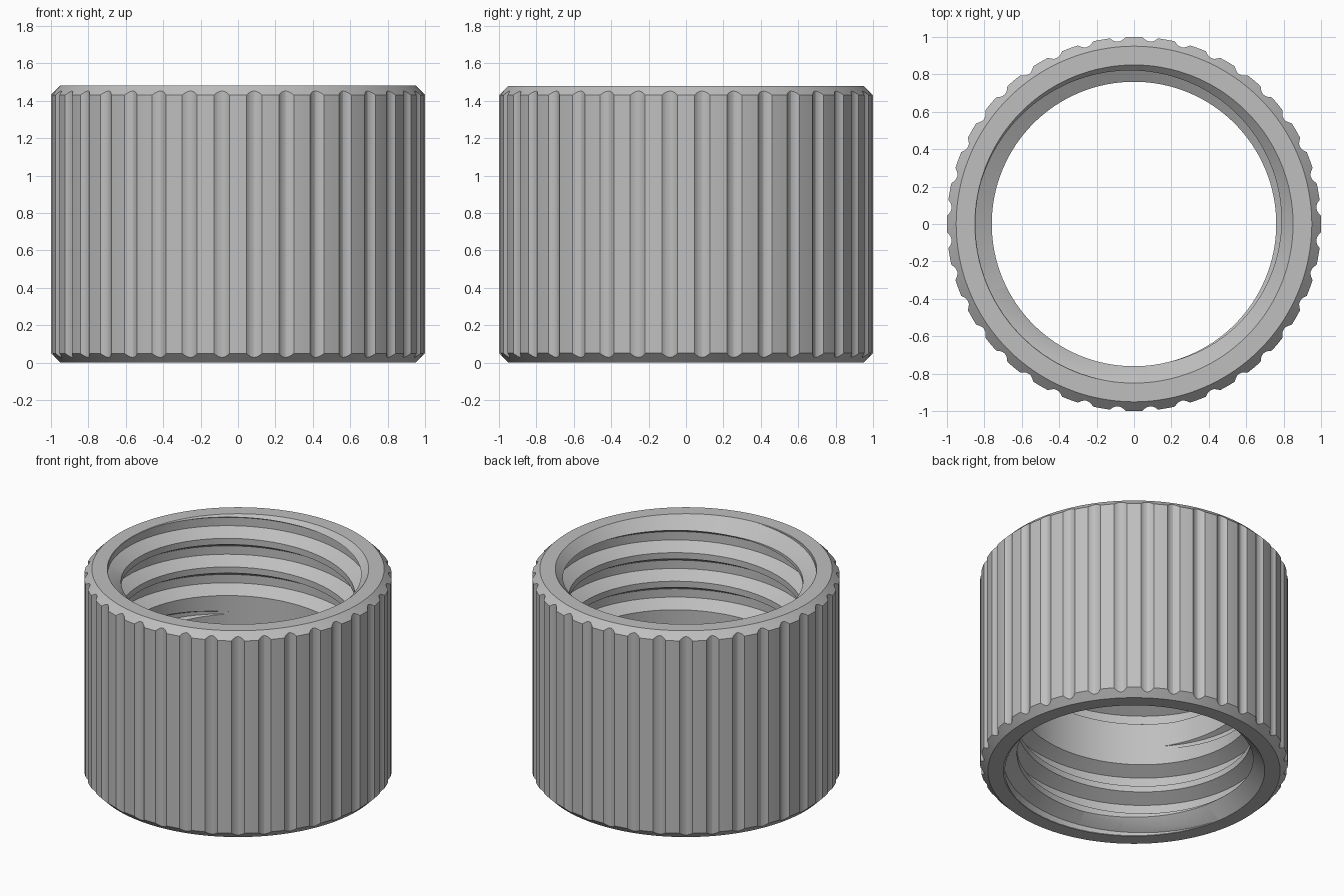
import bpy, bmesh
from math import cos, sin, radians

cube = bpy.data.objects.get("Cube")
if cube:
    bpy.data.objects.remove(cube, do_unlink=True)

HEIGHT, RIM, MOUTH, BORE = 1.48, 0.95, 0.85, 0.76
PITCH, ROOT = 0.205, 0.848
RIBS, SCALLOP, DEPTH = 36, 2.4, 0.022

grey = bpy.data.materials.new("plain grey")
grey.use_nodes = True
colour = (0.52, 0.52, 0.52, 1)
grey.diffuse_color = colour
grey.node_tree.nodes["Principled BSDF"].inputs["Base Color"].default_value = colour


def polar(r, deg, z):
    return (r * cos(radians(deg)), r * sin(radians(deg)), z)


def sweep(name, sections, closed):
    """Skin a list of equal cross-sections into a solid object."""
    bm = bmesh.new()
    loops = [[bm.verts.new(p) for p in s] for s in sections]
    n = len(loops[0])
    pairs = list(zip(loops, loops[1:]))
    if closed:
        pairs.append((loops[-1], loops[0]))
    else:
        bm.faces.new(loops[0])
        bm.faces.new(loops[-1])
    for a, b in pairs:
        for i in range(n):
            j = (i + 1) % n
            bm.faces.new((a[i], a[j], b[j], b[i]))
    bmesh.ops.recalc_face_normals(bm, faces=bm.faces)
    mesh = bpy.data.meshes.new(name)
    bm.to_mesh(mesh)
    bm.free()
    mesh.materials.append(grey)
    obj = bpy.data.objects.new(name, mesh)
    bpy.context.collection.objects.link(obj)
    return obj


# Fluted sleeve: chamfered outside and at both mouths
def sleeve_section(deg, r):
    rise = r - RIM
    lead = MOUTH - BORE
    profile = [(RIM, 0), (r, rise), (r, HEIGHT - rise), (RIM, HEIGHT),
               (MOUTH, HEIGHT), (BORE, HEIGHT - lead), (BORE, lead), (MOUTH, 0)]
    return [polar(pr, deg, z) for pr, z in profile]


sections = []
step = 360 / RIBS
for k in range(RIBS):
    middle = (k + 0.5) * step
    for t in (-1, -0.7, -0.35, 0, 0.35, 0.7, 1):
        sections.append(sleeve_section(middle + t * SCALLOP, 1 - DEPTH * (1 - t * t)))
    for f in (0.33, 0.67):
        sections.append(sleeve_section(middle + SCALLOP + f * (step - 2 * SCALLOP), 1))
sleeve = sweep("threaded_sleeve", sections, True)


# Helical thread grooves, fading out towards the plain middle of the bore
def thread_cutter(name, start, end, ref_angle, ref_z, fade=90):
    inner, slope = BORE - 0.02, 0.577
    count = int(abs(end - start) / 5)
    rows = []
    for i in range(count + 1):
        deg = start + (end - start) * i / count
        z = ref_z + PITCH * (deg - ref_angle) / 360
        left = min(1, abs(end - deg) / fade)
        root = BORE - 0.01 + (ROOT - BORE + 0.01) * left
        half = 0.005 + 0.025 * left
        wide = half + (root - inner) * slope
        rows.append([polar(inner, deg, z - wide), polar(root, deg, z - half),
                     polar(root, deg, z + half), polar(inner, deg, z + wide)])
    return sweep(name, rows, False)


cutters = [thread_cutter("upper_thread_cutter", 830, -600, 135, 1.225),
           thread_cutter("lower_thread_cutter", -390, 945, 225, 0.197)]
for cutter in cutters:
    cutter.hide_render = True
    mod = sleeve.modifiers.new("thread", 'BOOLEAN')
    mod.operation = 'DIFFERENCE'
    mod.solver = 'EXACT'
    mod.object = cutter

bpy.ops.object.select_all(action='DESELECT')
sleeve.select_set(True)
bpy.context.view_layer.objects.active = sleeve
for mod in list(sleeve.modifiers):
    bpy.ops.object.modifier_apply(modifier=mod.name)
for cutter in cutters:
    bpy.data.objects.remove(cutter, do_unlink=True)
bpy.ops.object.shade_smooth_by_angle(angle=radians(20))
